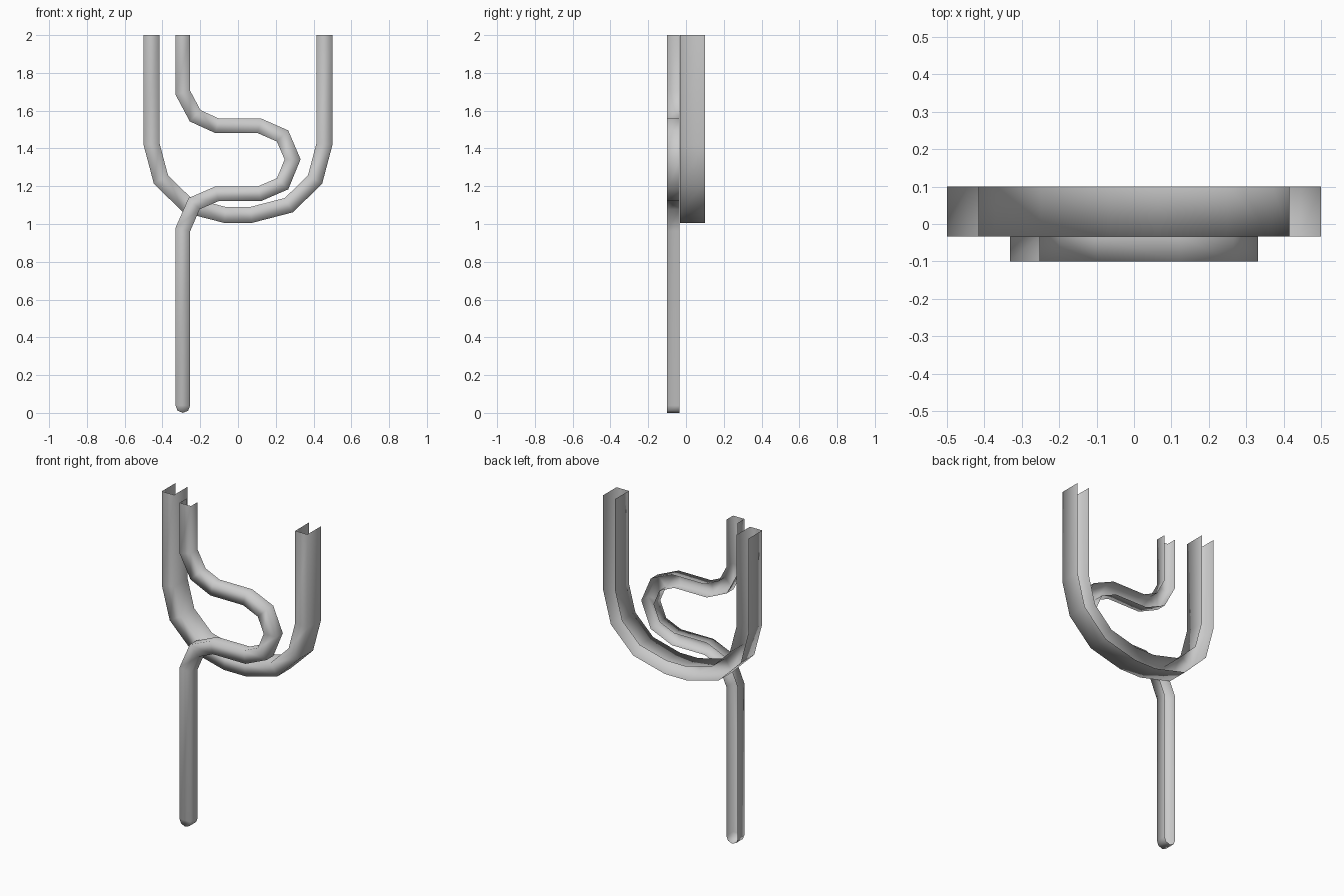
import bpy
import bmesh
import math
from mathutils import Vector

cube = bpy.data.objects.get("Cube")
if cube:
    bpy.data.objects.remove(cube, do_unlink=True)

grey = bpy.data.materials.new("light_grey")
grey.use_nodes = True
colour = (0.6, 0.6, 0.6, 1)
grey.diffuse_color = colour
grey.node_tree.nodes["Principled BSDF"].inputs["Base Color"].default_value = colour


def mitre(path, i):
    """Sideways offset direction at a path point, lengthened at corners."""
    dirs = []
    if i > 0:
        dirs.append((path[i] - path[i - 1]).normalized())
    if i < len(path) - 1:
        dirs.append((path[i + 1] - path[i]).normalized())
    sides = [Vector((-d.y, d.x)) for d in dirs]
    total = sum(sides, Vector((0, 0))).normalized()
    return total / total.dot(sides[0])


def channel(name, points, width, front, back, round_end=False):
    """Thin channel swept along an x-z path, open towards the back."""
    path = [Vector(p) for p in points]
    half = width / 2
    bm = bmesh.new()

    def pair(p):
        return [bm.verts.new((p.x, y, p.y)) for y in (front, back)]

    rings = []
    for i, p in enumerate(path):
        off = mitre(path, i) * half
        pf, pb = pair(p + off)
        qf, qb = pair(p - off)
        rings.append([pb, pf, qf, qb])
    for a, b in zip(rings, rings[1:]):
        for k in range(3):
            bm.faces.new((a[k], a[k + 1], b[k + 1], b[k]))

    # Rounded closed end
    if round_end:
        pb, pf, qf, qb = rings[-1]
        along = (path[-1] - path[-2]).normalized()
        side = mitre(path, len(path) - 1)
        rim = [(qf, qb)]
        for k in range(1, 4):
            t = math.pi * k / 4
            rim.append(pair(path[-1] + half * (along * math.sin(t) - side * math.cos(t))))
        rim.append((pf, pb))
        bm.faces.new([r[0] for r in rim])
        for a, b in zip(rim, rim[1:]):
            bm.faces.new((a[0], a[1], b[1], b[0]))

    for f in bm.faces:
        f.smooth = True
    mesh = bpy.data.meshes.new(name)
    bm.to_mesh(mesh)
    bm.free()
    mesh.materials.append(grey)
    obj = bpy.data.objects.new(name, mesh)
    bpy.context.collection.objects.link(obj)
    return obj


# Wide U-shaped channel, mirrored from its left half
half_u = [(0.458, 2), (0.458, 1.424), (0.408, 1.236), (0.27, 1.1), (0.069, 1.048)]
full_u = [(-x, z) for x, z in half_u] + half_u[::-1]
channel("wide_u_channel", full_u, 0.084, -0.033, 0.1)

# Narrow looping channel with a straight stem
loop = [(-0.292, 2), (-0.292, 1.695), (-0.227, 1.573), (-0.111, 1.52),
        (0.113, 1.52), (0.236, 1.466), (0.289, 1.342), (0.236, 1.213),
        (0.113, 1.16), (-0.111, 1.16), (-0.232, 1.108), (-0.292, 0.971),
        (-0.292, 0.039)]
channel("looped_stem_channel", loop, 0.078, -0.1, -0.034, round_end=True)
